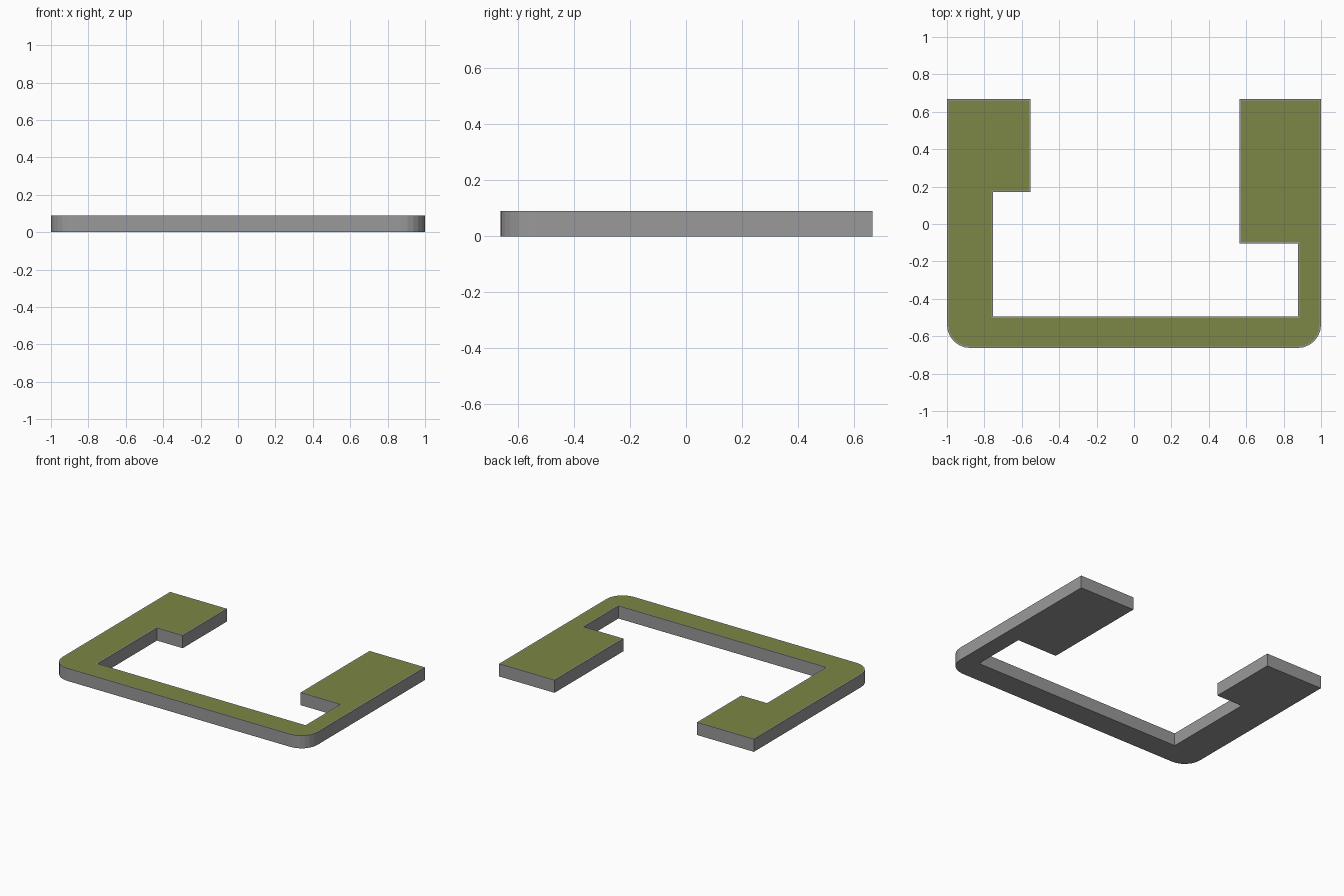
import bpy, bmesh, math

if "Cube" in bpy.data.objects:
    bpy.data.objects.remove(bpy.data.objects["Cube"])

HEIGHT, BORDER, RADIUS, SEGS = 0.09, 0.008, 0.125, 6


def material(name, rgb):
    m = bpy.data.materials.new(name)
    m.diffuse_color = (*rgb, 1)
    m.use_nodes = True
    m.node_tree.nodes["Principled BSDF"].inputs["Base Color"].default_value = m.diffuse_color
    return m


def corner(cx, cy, start):
    # quarter-circle outline of a rounded corner
    return [(cx + RADIUS * math.cos(math.radians(start + 90 * i / SEGS)),
             cy + RADIUS * math.sin(math.radians(start + 90 * i / SEGS)))
            for i in range(SEGS + 1)]


# plan outline, counter-clockwise from the back left
outline = [(-1, 0.667)]
outline += corner(-1 + RADIUS, -0.663 + RADIUS, 180)
outline += corner(1 - RADIUS, -0.663 + RADIUS, 270)
outline += [(1, 0.667), (0.565, 0.667), (0.565, -0.105), (0.877, -0.105),
            (0.877, -0.495), (-0.755, -0.495), (-0.755, 0.17),
            (-0.553, 0.17), (-0.553, 0.667)]

# extruded slab with a thin grey rim around the green surface
bm = bmesh.new()
base = bm.faces.new([bm.verts.new((x, y, 0)) for x, y in outline])
ext = bmesh.ops.extrude_face_region(bm, geom=[base], use_keep_orig=True)
for v in ext["geom"]:
    if isinstance(v, bmesh.types.BMVert):
        v.co.z = HEIGHT
bmesh.ops.recalc_face_normals(bm, faces=bm.faces[:])
bm.normal_update()
top = max(bm.faces, key=lambda f: f.calc_center_median().z)
bmesh.ops.inset_region(bm, faces=[top], thickness=BORDER, use_even_offset=True)
top.material_index = 1

mesh = bpy.data.meshes.new("raised_platform")
bm.to_mesh(mesh)
bm.free()
mesh.materials.append(material("stone grey", (0.32, 0.32, 0.32)))
mesh.materials.append(material("grass green", (0.20, 0.24, 0.06)))
bpy.context.collection.objects.link(bpy.data.objects.new("raised_platform", mesh))
